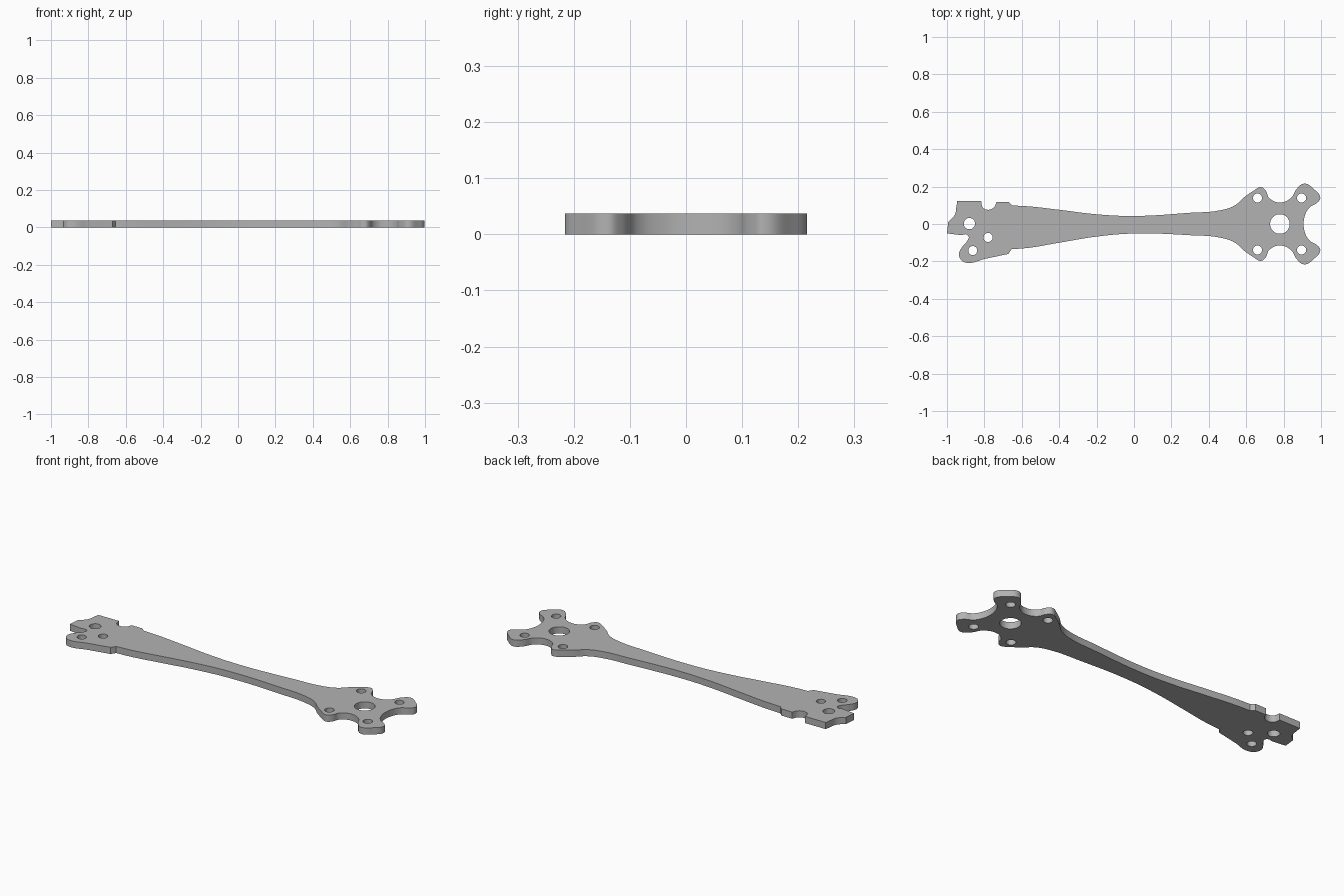
import bpy
import bmesh
import math

cube = bpy.data.objects.get("Cube")
if cube:
    bpy.data.objects.remove(cube, do_unlink=True)

THICKNESS = 0.037
SMOOTH, CORNER = "AUTO", "VECTOR"

# Flat grey plate material
grey = bpy.data.materials.new("plate grey")
grey.use_nodes = True
colour = (0.45, 0.45, 0.45, 1.0)
grey.diffuse_color = colour
grey.node_tree.nodes["Principled BSDF"].inputs["Base Color"].default_value = colour


def smooth(*points):
    return [(x, y, SMOOTH) for x, y in points]


def corners(*points):
    return [(x, y, CORNER) for x, y in points]


def add_outline(curve, points):
    """Closed bezier loop; each point is either smooth or a sharp corner."""
    spline = curve.splines.new("BEZIER")
    spline.bezier_points.add(len(points) - 1)
    spline.use_cyclic_u = True
    for bez, (x, y, kind) in zip(spline.bezier_points, points):
        bez.co = (x, y, 0)
        bez.handle_left_type = bez.handle_right_type = kind


def add_hole(curve, x, y, radius):
    steps = [i * math.tau / 8 for i in range(8)]
    ring = [(x + radius * math.cos(a), y + radius * math.sin(a)) for a in steps]
    add_outline(curve, smooth(*ring))


# Four-lobed motor mount: upper half, then mirrored
mount = (smooth((0.3, 0.06), (0.46, 0.073), (0.54, 0.1))
         + corners((0.585, 0.14))
         + smooth((0.635, 0.175), (0.68, 0.197), (0.705, 0.178), (0.722, 0.14),
                  (0.78, 0.115), (0.84, 0.14), (0.87, 0.188), (0.91, 0.216),
                  (0.96, 0.188), (0.996, 0.14), (0.98, 0.114), (0.938, 0.088),
                  (0.914, 0.045), (0.907, 0)))
mount += [(x, -y, kind) for x, y, kind in reversed(mount[:-1])]

# Tapered arm, lower edge
lower_arm = smooth((0, -0.051), (-0.19, -0.066), (-0.4, -0.1), (-0.56, -0.127))

# Clamping root with its slot and bolt notch
root = (corners((-0.655, -0.135), (-0.672, -0.16), (-0.8, -0.187))
        + smooth((-0.89, -0.208), (-0.925, -0.191), (-0.935, -0.158),
                 (-0.918, -0.122), (-0.89, -0.088), (-0.884, -0.068),
                 (-0.9, -0.055))
        + corners((-0.92, -0.06), (-1, -0.05), (-0.993, 0.012))
        + smooth((-0.958, 0.05), (-0.95, 0.09))
        + corners((-0.945, 0.122), (-0.817, 0.122))
        + smooth((-0.808, 0.088), (-0.779, 0.076), (-0.75, 0.088))
        + corners((-0.735, 0.117), (-0.67, 0.117), (-0.65, 0.099)))

# Tapered arm, upper edge
upper_arm = smooth((-0.56, 0.094), (-0.4, 0.076), (-0.19, 0.051), (0, 0.043))

curve = bpy.data.curves.new("arm_profile", "CURVE")
curve.dimensions = "2D"
curve.fill_mode = "BOTH"
curve.resolution_u = 6
curve.extrude = THICKNESS / 2
add_outline(curve, mount + lower_arm + root + upper_arm)

# Motor shaft and bolt holes
add_hole(curve, 0.78, 0, 0.052)
for x in (0.66, 0.896):
    for side in (-1, 1):
        add_hole(curve, x, side * 0.139, 0.024)

# Root bolt holes
add_hole(curve, -0.88, 0.002, 0.03)
add_hole(curve, -0.78, -0.072, 0.024)
add_hole(curve, -0.862, -0.142, 0.024)

# Turn the extruded profile into one closed plate
profile = bpy.data.objects.new("arm_profile", curve)
bpy.context.collection.objects.link(profile)
bpy.context.view_layer.update()
evaluated = profile.evaluated_get(bpy.context.evaluated_depsgraph_get())
mesh = bpy.data.meshes.new_from_object(evaluated)
bpy.data.objects.remove(profile, do_unlink=True)

bm = bmesh.new()
bm.from_mesh(mesh)
bmesh.ops.remove_doubles(bm, verts=bm.verts, dist=0.0002)
bmesh.ops.translate(bm, verts=bm.verts, vec=(0, 0, THICKNESS / 2))
bmesh.ops.recalc_face_normals(bm, faces=bm.faces)
bm.to_mesh(mesh)
bm.free()
mesh.materials.clear()
mesh.materials.append(grey)

arm = bpy.data.objects.new("motor_arm_plate", mesh)
bpy.context.collection.objects.link(arm)
bpy.ops.object.select_all(action="DESELECT")
arm.select_set(True)
bpy.context.view_layer.objects.active = arm
bpy.ops.object.shade_smooth_by_angle(angle=math.radians(30))
